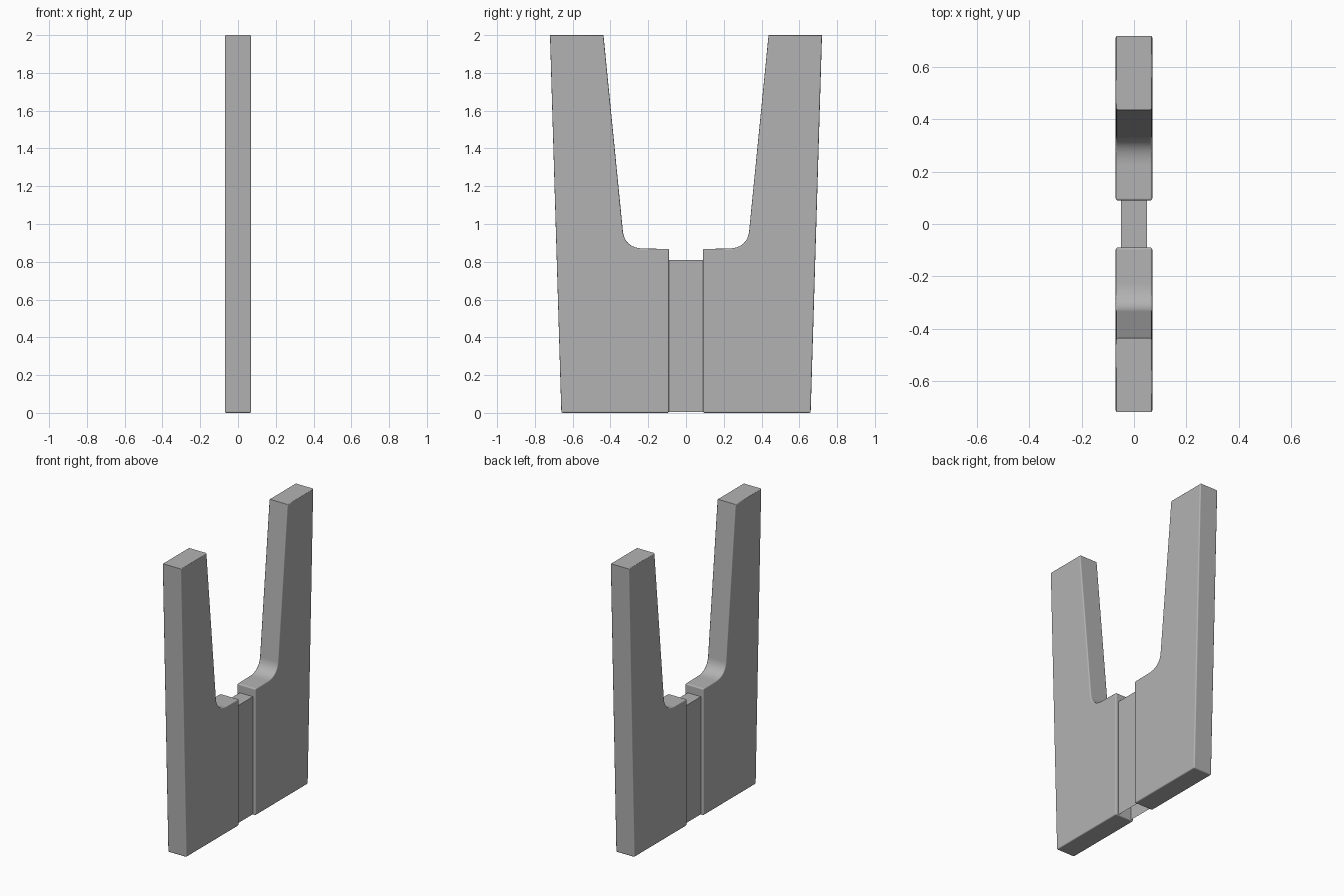
import bpy, bmesh, math

if "Cube" in bpy.data.objects:
    bpy.data.objects.remove(bpy.data.objects["Cube"])

HALF = 0.07          # half thickness of the prongs

grey = bpy.data.materials.new("mid_grey")
grey.diffuse_color = (0.45, 0.45, 0.45, 1)
grey.use_nodes = True
grey.node_tree.nodes["Principled BSDF"].inputs["Base Color"].default_value = grey.diffuse_color


def finish(name, bm):
    bmesh.ops.recalc_face_normals(bm, faces=bm.faces)
    mesh = bpy.data.meshes.new(name)
    bm.to_mesh(mesh)
    bm.free()
    mesh.materials.append(grey)
    ob = bpy.data.objects.new(name, mesh)
    bpy.context.collection.objects.link(ob)
    return ob


def smooth(ob, angle=50):
    bpy.ops.object.select_all(action='DESELECT')
    ob.select_set(True)
    bpy.context.view_layer.objects.active = ob
    bpy.ops.object.shade_smooth_by_angle(angle=math.radians(angle))
    # Keep the large faces evenly shaded
    wn = ob.modifiers.new("even_faces", 'WEIGHTED_NORMAL')
    wn.keep_sharp = True
    wn.weight = 100


def bezier(p, n):
    # Quadratic fillet between a wall and a ledge
    a, b, c = p
    return [tuple((1-t)**2*a[i] + 2*t*(1-t)*b[i] + t*t*c[i] for i in (0, 1))
            for t in (k / n for k in range(n + 1))]


def prong(name, side):
    # Side outline in y, z: outer edge, tip, inner fillet, low ledge
    outline = [(0.09, 0), (0.66, 0), (0.72, 2), (0.437, 2)]
    outline += bezier([(0.334, 0.96), (0.323, 0.872), (0.225, 0.87)], 8)
    outline += [(0.09, 0.868)]
    bm = bmesh.new()
    face = bm.faces.new([bm.verts.new((-HALF, side * y, z)) for y, z in outline])
    ext = bmesh.ops.extrude_face_region(bm, geom=[face])
    moved = [v for v in ext['geom'] if isinstance(v, bmesh.types.BMVert)]
    bmesh.ops.translate(bm, verts=moved, vec=(2 * HALF, 0, 0))
    # Round the rims and the cross edges of the base and the centre slot
    rim = []
    for e in bm.edges:
        a, b = e.verts
        across = abs(a.co.x - b.co.x) > 0.01
        if not across or a.co.z < 0.01 or abs(a.co.y) < 0.1:
            rim.append(e)
    bmesh.ops.bevel(bm, geom=rim, offset=0.008, segments=3, profile=0.5,
                    affect='EDGES', clamp_overlap=False)
    smooth(finish(name, bm))


prong("left_prong", -1)
prong("right_prong", 1)

# Thinner joining strip, open underneath
bm = bmesh.new()
bmesh.ops.create_cube(bm, size=1)
bmesh.ops.scale(bm, verts=bm.verts, vec=(0.10, 0.186, 0.806))
bmesh.ops.translate(bm, verts=bm.verts, vec=(0, 0, 0.407))
bm.faces.ensure_lookup_table()
base = min(bm.faces, key=lambda f: f.calc_center_median().z)
bmesh.ops.delete(bm, geom=[base], context='FACES_ONLY')
finish("centre_strip", bm)
